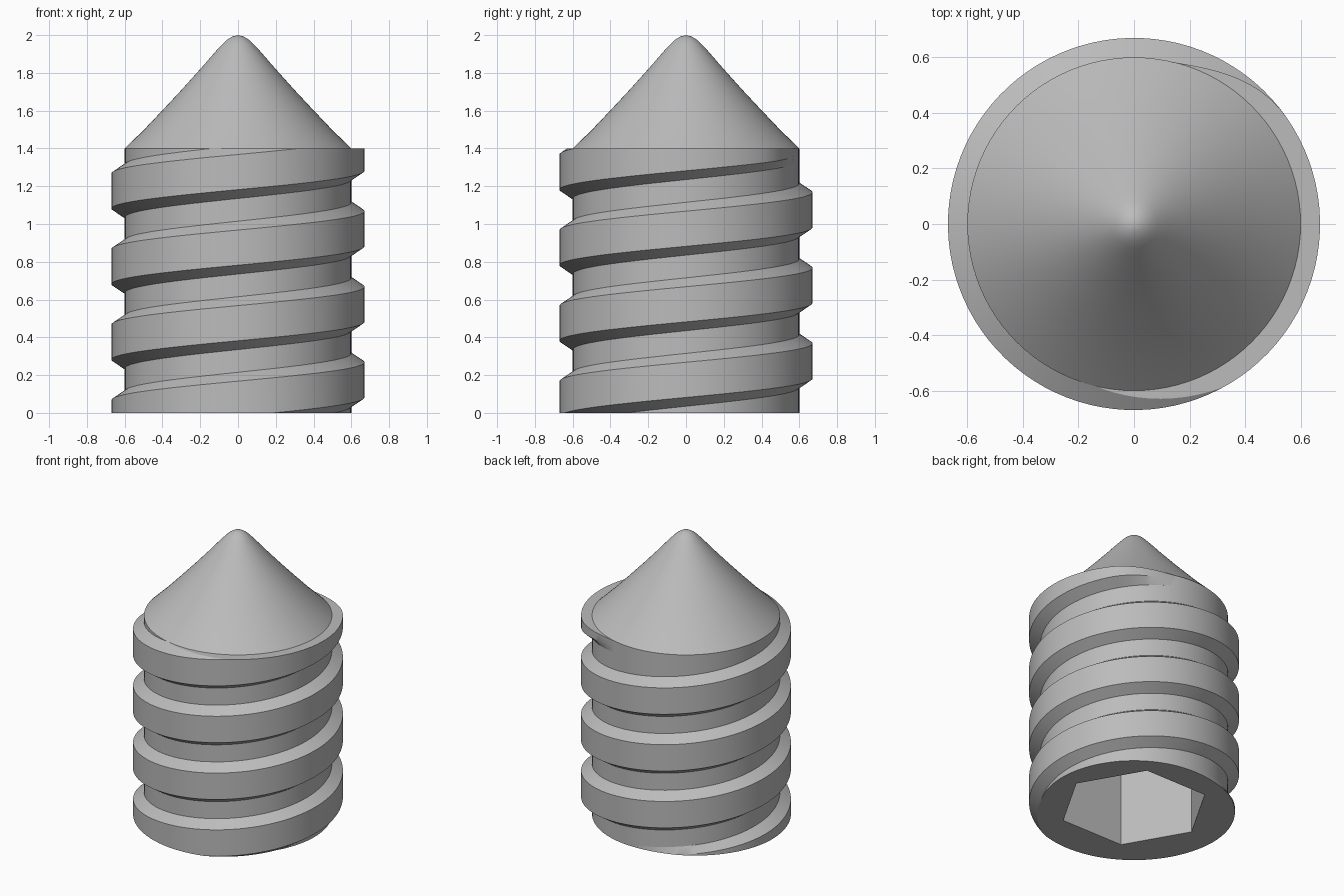
import bpy
import bmesh
from math import cos, sin, pi, radians

cube = bpy.data.objects.get("Cube")
if cube:
    bpy.data.objects.remove(cube, do_unlink=True)

SEGS = 96             # segments per turn
BODY_R, THREAD_R = 0.6, 0.67
BODY_TOP = 1.4
PITCH = 0.4
SOCKET_R, SOCKET_DEPTH = 0.48, 0.7

grey = bpy.data.materials.new("plain grey")
grey.use_nodes = True
grey.diffuse_color = (0.5, 0.5, 0.5, 1)
grey.node_tree.nodes["Principled BSDF"].inputs["Base Color"].default_value = (0.5, 0.5, 0.5, 1)


def finish(bm, name):
    bmesh.ops.remove_doubles(bm, verts=bm.verts, dist=1e-5)
    bmesh.ops.recalc_face_normals(bm, faces=bm.faces)
    mesh = bpy.data.meshes.new(name)
    bm.to_mesh(mesh)
    bm.free()
    mesh.materials.append(grey)
    obj = bpy.data.objects.new(name, mesh)
    bpy.context.collection.objects.link(obj)
    bpy.ops.object.select_all(action='DESELECT')
    obj.select_set(True)
    bpy.context.view_layer.objects.active = obj
    bpy.ops.object.shade_smooth_by_angle(angle=radians(30))
    return obj


def bridge(bm, rings, closed):
    """Join neighbouring rings of vertices with quads."""
    for a, b in zip(rings, rings[1:]):
        n = len(a)
        for i in range(n if closed else n - 1):
            j = (i + 1) % n
            bm.faces.new((a[i], a[j], b[j], b[i]))


# Body: hexagonal socket, base rim, shank and rounded cone in one lathe
def hexagon(r, angle):
    return r * cos(pi / 6) / cos(angle % (pi / 3) - pi / 6)


def ring(bm, r, z, hexed=False):
    out = []
    for i in range(SEGS):
        a = 2 * pi * i / SEGS
        d = hexagon(r, a + 1e-9) if hexed else r
        out.append(bm.verts.new((d * cos(a), d * sin(a), z)))
    return out


cone = [(0.5, 1.497), (0.4, 1.602), (0.3, 1.709), (0.2, 1.82), (0.12, 1.912),
        (0.085, 1.95), (0.06, 1.974), (0.03, 1.993), (0, 2)]
bm = bmesh.new()
rings = [ring(bm, SOCKET_R, SOCKET_DEPTH, True), ring(bm, SOCKET_R, 0, True),
         ring(bm, BODY_R, 0), ring(bm, BODY_R, BODY_TOP)]
rings += [ring(bm, r, z) for r, z in cone]
bridge(bm, rings, True)
bm.faces.new(rings[0])
finish(bm, "screw_body")


# Thread: trapezoid swept along a helix, fading in and out at its ends
def smooth(x):
    x = max(0, min(1, x))
    return x * x * (3 - 2 * x)


START, TURNS = 80 / 360 - 1, 4
FADE_IN, FADE_OUT = 0.29, 0.12
bm = bmesh.new()
sections = []
for i in range(SEGS * TURNS + 1):
    t = START + i / SEGS
    s = min(smooth((t - START) / FADE_IN), smooth((START + TURNS - t) / FADE_OUT))
    crest = BODY_R - 0.002 + (THREAD_R - BODY_R + 0.002) * s
    mid = 0.175 + PITCH * t
    a = 2 * pi * t
    profile = [(BODY_R - 0.03, -0.14), (BODY_R, -0.14), (crest, -0.093),
               (crest, 0.093), (BODY_R, 0.14), (BODY_R - 0.03, 0.14)]
    sections.append([bm.verts.new((r * cos(a), r * sin(a), mid + dz)) for r, dz in profile])
bridge(bm, sections, True)
bm.faces.new(sections[0])
bm.faces.new(sections[-1])

# Trim the thread flush with both ends of the shank
for z, up in ((0, -1), (BODY_TOP, 1)):
    cut = bmesh.ops.bisect_plane(bm, geom=bm.verts[:] + bm.edges[:] + bm.faces[:],
                                 plane_co=(0, 0, z), plane_no=(0, 0, up), clear_outer=True)
    edges = [e for e in cut["geom_cut"] if isinstance(e, bmesh.types.BMEdge)]
    bmesh.ops.edgenet_fill(bm, edges=edges)
finish(bm, "screw_thread")
